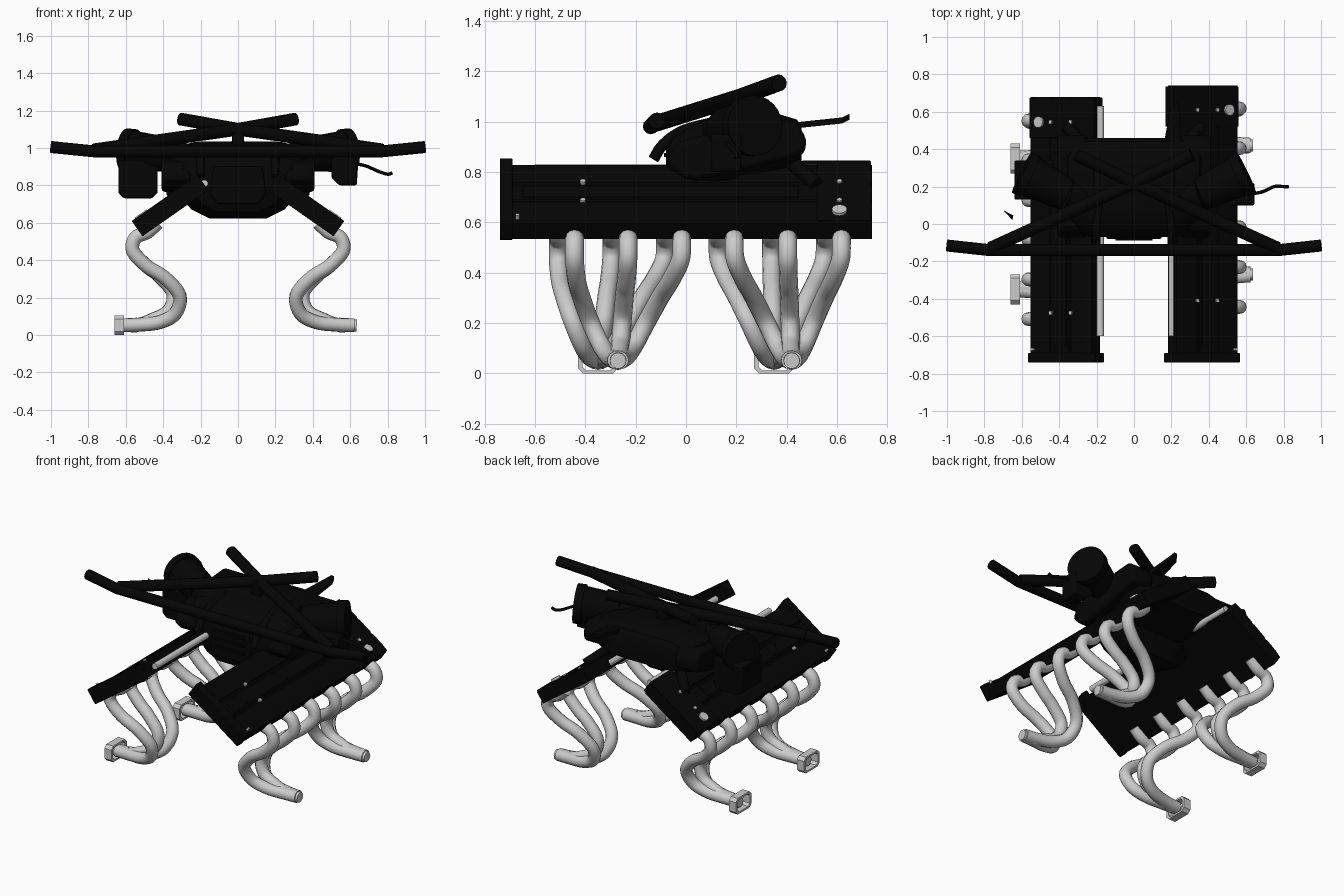
import bpy, bmesh
from math import sin, cos, pi, radians
from mathutils import Vector

if "Cube" in bpy.data.objects:
    bpy.data.objects.remove(bpy.data.objects["Cube"])

black = bpy.data.materials.new("black_paint")
black.diffuse_color = (0.0015, 0.0015, 0.0015, 1)
black.use_nodes = True
black.node_tree.nodes["Principled BSDF"].inputs["Base Color"].default_value = black.diffuse_color


def finish(ob, dark=True, bevel=0, smooth=True):
    if dark:
        ob.data.materials.append(black)
    bpy.ops.object.select_all(action='DESELECT')
    bpy.context.view_layer.objects.active = ob
    ob.select_set(True)
    if bevel:
        m = ob.modifiers.new("bevel", 'BEVEL')
        m.width, m.segments = bevel, 2
    if smooth:
        bpy.ops.object.shade_smooth_by_angle(angle=radians(35))
    return ob


def from_bm(name, bm, **kw):
    bmesh.ops.recalc_face_normals(bm, faces=bm.faces)
    me = bpy.data.meshes.new(name)
    bm.to_mesh(me)
    bm.free()
    ob = bpy.data.objects.new(name, me)
    bpy.context.collection.objects.link(ob)
    return finish(ob, **kw)


def loft(name, rings, **kw):
    bm = bmesh.new()
    vs = [[bm.verts.new(p) for p in r] for r in rings]
    n = len(vs[0])
    for a, b in zip(vs, vs[1:]):
        for i in range(n):
            bm.faces.new((a[i], a[(i + 1) % n], b[(i + 1) % n], b[i]))
    bm.faces.new(vs[0])
    bm.faces.new(vs[-1])
    return from_bm(name, bm, **kw)


def prism_y(name, pts, y0, y1, **kw):
    return loft(name, [[(x, y, z) for x, z in pts] for y in (y0, y1)], **kw)


def prism_x(name, pts, x0, x1, **kw):
    return loft(name, [[(x, y, z) for y, z in pts] for x in (x0, x1)], **kw)


def cone(name, a, b, r1, r2=None, n=24, **kw):
    a, b = Vector(a), Vector(b)
    q = (b - a).to_track_quat('Z', 'Y').to_matrix()
    ring = lambda c, r: [c + q @ Vector((r * cos(2 * pi * i / n), r * sin(2 * pi * i / n), 0)) for i in range(n)]
    return loft(name, [ring(a, r1), ring(b, r1 if r2 is None else r2)], **kw)


def tube(name, pts, r, curved=True, dark=True):
    P = [Vector(p) for p in pts]
    if curved:                       # Catmull-Rom samples through the points
        Q = [2 * P[0] - P[1]] + P + [2 * P[-1] - P[-2]]
        out = []
        for a, b, c, d in zip(Q, Q[1:], Q[2:], Q[3:]):
            for k in range(5):
                t = k / 5
                out.append(0.5 * (2 * b + (c - a) * t + (2 * a - 5 * b + 4 * c - d) * t * t + (3 * b - a - 3 * c + d) * t ** 3))
        P = out + [P[-1]]
    cu = bpy.data.curves.new(name, 'CURVE')
    cu.dimensions = '3D'
    cu.bevel_depth, cu.bevel_resolution, cu.use_fill_caps = r, 4, True
    sp = cu.splines.new('POLY')
    sp.points.add(len(P) - 1)
    for q, p in zip(sp.points, P):
        q.co = (*p, 1)
    ob = bpy.data.objects.new(name, cu)
    bpy.context.collection.objects.link(ob)
    bpy.ops.object.select_all(action='DESELECT')
    bpy.context.view_layer.objects.active = ob
    ob.select_set(True)
    bpy.ops.object.convert(target='MESH')
    return finish(bpy.context.object, dark=dark)


ANG = radians(35)


def slope(s, t, side):
    """Point on the tilted bank: s down the slope, t above its underside."""
    return (side * (0.182 + s * cos(ANG) + t * sin(ANG)), 0.764 - s * sin(ANG) + t * cos(ANG))


for side, tag, y_end, shift in ((1, "right", 0.74, 0), (-1, "left", 0.68, -0.065)):
    # tilted engine bank with grooved cover
    prof = [(0, 0), (0.4, 0), (0.4, 0.078), (0.355, 0.085), (0.27, 0.085), (0.265, 0.08), (0.255, 0.08),
            (0.25, 0.085), (0.15, 0.085), (0.145, 0.08), (0.135, 0.08), (0.13, 0.085), (0.04, 0.085), (0, 0.078)]
    prism_y(tag + "_bank", [slope(s, t, side) for s, t in prof], -0.72, y_end, smooth=False)
    # end plate, rear cap and raised cover panel
    plate = lambda a, b, c, d: [slope(s, t, side) for s, t in ((a, c), (b, c), (b, d), (a, d))]
    prism_y(tag + "_end_plate", plate(-0.025, 0.405, -0.005, 0.095), -0.74, -0.69, bevel=0.004)
    prism_y(tag + "_rear_cap", plate(-0.02, 0.40, 0.0, 0.087), y_end - 0.22, y_end - 0.005, bevel=0.004)
    prism_y(tag + "_cover_panel", plate(0.16, 0.24, 0.08, 0.09), -0.65, 0.45 + shift, bevel=0.003)

    # filler knob and cover bolts
    n = Vector((side * sin(ANG), 0, cos(ANG)))

    def stud(name, y, s, r, h):
        x, z = slope(s, 0.08, side)
        p = Vector((x, y, z))
        cone(name, p, p + n * h, r, n=12, dark=False)
    stud(tag + "_filler_cap", 0.61 + shift, 0.335, 0.03, 0.02)
    for y in (-0.41, 0.61):
        for s in (0.13, 0.26):
            stud(tag + "_bolt", y + shift, s, 0.011, 0.014)
    stud(tag + "_bolt", -0.67, 0.375, 0.008, 0.02)

    # polished rail along the inner edge
    x, z = (-0.18, 0.81) if side < 0 else (0.205, 0.785)
    cone(tag + "_fuel_rail", (x, -0.6, z), (x, 0.63, z), 0.02, n=16, dark=False)

    # exhaust headers acting as legs: three pipes merge into each collector
    path = [(0.43, 0.60, 0), (0.485, 0.55, 0), (0.548, 0.52, 0), (0.562, 0.45, 0.02), (0.49, 0.37, 0.17),
            (0.39, 0.305, 0.33), (0.312, 0.21, 0.54), (0.335, 0.115, 0.74), (0.42, 0.068, 0.87), (0.53, 0.055, 0.95),
            (0.62, 0.052, 0.98)]
    for g, (mid, col) in enumerate(((-0.23, -0.27), (0.405, 0.42))):
        col = (0.35 if g else -0.35) if side < 0 else col
        for k in (-1, 0, 1):
            y0 = mid + k * 0.213 + shift
            power = 1.7 if (k < 0 and g == 0) else 1
            pts = []
            for i, (px, pz, f) in enumerate(path):
                dx = 0.035 if k == 0 and 5 <= i <= 8 else 0
                pts.append((side * (px + dx), y0 + (col - y0) * f ** power, pz + dx * 0.4))
            tube(tag + "_exhaust_pipe", pts, 0.037, dark=False)
        # collector tip
        cone(tag + "_collector", (side * 0.54, col, 0.053), (side * 0.635, col, 0.05), 0.04, 0.032, n=12, dark=False)
        if side < 0:
            # hollow square foot flange
            out = [(-0.08, 0.02), (-0.06, 0.0), (0.06, 0.0), (0.08, 0.02), (0.08, 0.085), (0.06, 0.105), (-0.06, 0.105), (-0.08, 0.085)]
            bm = bmesh.new()
            L = [[bm.verts.new((x, col + y * k, 0.0525 + (z - 0.0525) * k)) for y, z in out]
                 for x, k in ((-0.66, 1), (-0.61, 1), (-0.61, 0.78), (-0.66, 0.78))]
            for a, b in zip(L, L[1:] + L[:1]):
                for i in range(8):
                    j = (i + 1) % 8
                    bm.faces.new((a[i], a[j], b[j], b[i]))
            from_bm("foot_flange", bm, dark=False)

    # long intake barrel with neck and rim
    a, b = Vector((side * 0.36, 0.16, 0.965)), Vector((side * 0.60, 0.275, 0.985))
    d = (b - a).normalized()
    cone(tag + "_intake_neck", (side * 0.2, 0.1, 0.92), a, 0.075, 0.085)
    cone(tag + "_intake_barrel", a, b, 0.09, 0.115)
    cone(tag + "_intake_rim", b - d * 0.05, b, 0.12, 0.12)
    # box below the barrel
    if side < 0:
        prism_y("left_control_box", [(-0.64, 0.76), (-0.61, 0.73), (-0.46, 0.73), (-0.43, 0.76), (-0.43, 0.93), (-0.64, 0.93)], 0.13, 0.34, bevel=0.01)
    else:
        prism_y("right_control_box", [(0.50, 0.84), (0.54, 0.80), (0.635, 0.80), (0.645, 0.95), (0.5, 0.95)], 0.1, 0.22, bevel=0.01)
    # side pod hugging the bank
    x0, x1 = sorted((side * 0.25, side * 0.41))
    prism_x(tag + "_side_pod", [(-0.08, 0.84), (-0.02, 0.78), (0.04, 0.765), (0.2, 0.80), (0.47, 0.87), (0.48, 0.93), (0.44, 1.0),
                                (0.2, 0.98), (-0.03, 0.92)], x0, x1, bevel=0.02)
    # curved guard at the front
    tube(tag + "_front_guard", [(side * 0.2, -0.13, 0.85), (side * 0.2, -0.09, 0.91), (side * 0.2, -0.01, 0.965), (side * 0.18, 0.12, 1.0)], 0.022)
    # rear arm down to the bank
    tube(tag + "_rear_arm", [(side * 0.2, 0.36, 0.9), (side * 0.27, 0.43, 0.83), (side * 0.36, 0.52, 0.75)], 0.03)
    # cross brace tubes of the handlebar
    tube(tag + "_handlebar_brace", [(side * 0.77, -0.13, 0.99), (0, 0.22, 1.1), (side * -0.31, 0.37, 1.155)], 0.034, curved=False)

# central crankcase: deep rounded belly in front, shallow behind
sec = [(-0.15, -0.19), (0.15, -0.19), (0.25, -0.14), (0.33, -0.05), (0.39, 0.03), (0.39, 0.12), (0.35, 0.17), (0.23, 0.2),
       (-0.23, 0.2), (-0.35, 0.17), (-0.39, 0.12), (-0.39, 0.03), (-0.33, -0.05), (-0.25, -0.14)]
loft("crankcase", [[(x * k, y, 0.82 + z * (k if z > 0 else k * deep) + 0.08 * (y - 0.2)) for x, z in sec]
                   for y, k, deep in ((-0.07, 0.6, 1), (-0.05, 0.75, 1), (0.03, 0.92, 1), (0.1, 1, 1), (0.16, 1, 0.9),
                                      (0.22, 1, 0.35), (0.36, 1, 0.2), (0.44, 0.85, 0.1), (0.46, 0.7, 0.1))])
# front cover with ribs
prism_y("front_cover", [(-0.15, 0.75), (-0.11, 0.70), (0.11, 0.70), (0.15, 0.75), (0.13, 0.9), (-0.13, 0.9)], -0.08, -0.03, bevel=0.01)
for z in (0.76, 0.81, 0.86):
    prism_y("front_rib", [(-0.1, z), (0.1, z), (0.1, z + 0.015), (-0.1, z + 0.015)], -0.088, -0.075)
# top hood
prism_x("top_hood", [(0.0, 0.95), (0.12, 1.01), (0.25, 1.035), (0.4, 1.02), (0.46, 0.96), (0.4, 0.9), (0.05, 0.9)], -0.22, 0.22, bevel=0.015)
# steering post under the crossing tubes
prism_y("steering_post", [(-0.035, 1.0), (0.035, 1.0), (0.03, 1.12), (-0.03, 1.12)], 0.18, 0.26, bevel=0.005)

# handlebar with angled tips
tube("handlebar", [(-1, -0.115, 1.005), (-0.77, -0.14, 0.982), (0.77, -0.14, 0.982), (1, -0.115, 1.005)], 0.032, curved=False)

# flat rear lever
loft("rear_lever", [[(x - w, y, z - 0.012), (x + w, y, z - 0.012), (x + w, y, z + 0.012), (x - w, y, z + 0.012)]
                    for x, y, z, w in ((0.2, 0.38, 0.98, 0.05), (0.22, 0.62, 1.005, 0.025), (0.225, 0.65, 1.02, 0.01))])
# loose cable on the right, small spur on the left
tube("side_cable", [(0.6, 0.16, 0.92), (0.68, 0.17, 0.905), (0.75, 0.2, 0.875), (0.8, 0.2, 0.86), (0.825, 0.2, 0.868)], 0.009)
loft("left_spur", [[(-0.70, 0.075, z), (-0.645, 0.045, z), (-0.65, 0.02, z)] for z in (0.97, 0.99)], smooth=False)
